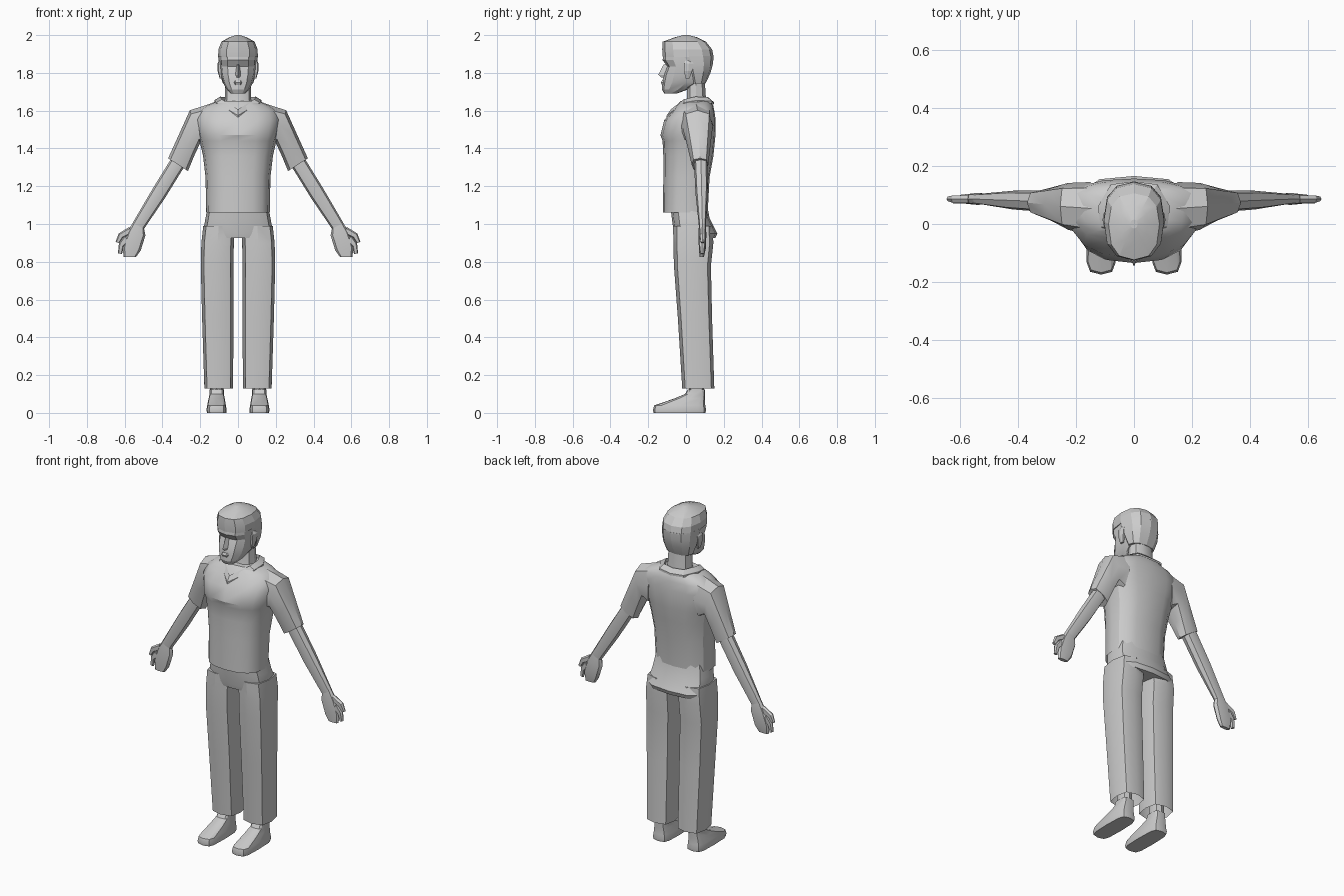
import bpy, bmesh, math
from mathutils import Vector


def power(v, p):
    return math.copysign(abs(v) ** p, v)


def ring(z, x0, x1, y0, y1, mid=None, n=12, p=0.8, turn=0.0):
    """Flat cross-section: x range, y range, widest at y = mid."""
    mid = (y0 + y1) / 2 if mid is None else mid
    cx, rx = (x0 + x1) / 2, (x1 - x0) / 2
    pts = []
    for i in range(n):
        a = 2 * math.pi * (i + turn) / n
        s = power(math.sin(a), p)
        y = mid + s * ((y1 - mid) if s > 0 else (mid - y0))
        pts.append(Vector((cx + rx * power(math.cos(a), p), y, z)))
    return pts


def limb(xo, zo, xi, zi, y0, y1, n=8, p=0.75):
    """Slanted cross-section between an outer and an inner point."""
    o, i_ = Vector((xo, 0, zo)), Vector((xi, 0, zi))
    c, u = (o + i_) / 2, (o - i_) / 2
    pts = []
    for k in range(n):
        a = 2 * math.pi * k / n
        v = c + u * power(math.cos(a), p)
        v.y = (y0 + y1) / 2 + (y1 - y0) / 2 * power(math.sin(a), p)
        pts.append(v)
    return pts


def loft(name, rings, mirror=False, caps=(True, True), angle=32):
    bm = bmesh.new()
    rows = [[bm.verts.new(v) for v in r] for r in rings]
    n = len(rows[0])
    for a, b in zip(rows, rows[1:]):
        for i in range(n):
            j = (i + 1) % n
            bm.faces.new((a[i], a[j], b[j], b[i]))
    if caps[0]:
        bm.faces.new(rows[0])
    if caps[1]:
        bm.faces.new(rows[-1])
    bmesh.ops.recalc_face_normals(bm, faces=bm.faces)
    me = bpy.data.meshes.new(name)
    bm.to_mesh(me)
    bm.free()
    ob = bpy.data.objects.new(name, me)
    bpy.context.collection.objects.link(ob)
    bpy.ops.object.select_all(action='DESELECT')
    ob.select_set(True)
    bpy.context.view_layer.objects.active = ob
    bpy.ops.object.shade_smooth_by_angle(angle=math.radians(angle))
    if mirror:
        m = ob.modifiers.new("Mirror", 'MIRROR')
        m.use_mirror_merge = False
    return ob


def body(rows, **kw):
    """Centred rings from (z, half width, front y, back y, mid y)."""
    return [ring(z, -w, w, f, b, m, **kw) for z, w, f, b, m in rows]


# Shirt body, open at the hem
loft("shirt", body([
    (1.06, .168, -.122, .115, .01), (1.25, .172, -.12, .125, .02),
    (1.36, .185, -.12, .145, .03), (1.44, .203, -.124, .153, .04),
    (1.47, .212, -.135, .156, .045), (1.55, .228, -.115, .157, .06),
    (1.60, .215, -.07, .15, .07), (1.625, .175, -.055, .145, .065),
    (1.65, .115, -.03, .132, .055)], n=16), caps=(False, True))

# V-neck collar
outer = [(0, .147, 1.645), (.08, .137, 1.65), (.125, .06, 1.655),
         (.115, -.01, 1.643), (0, -.102, 1.575)]
inner = [(0, .122, 1.668), (.065, .113, 1.672), (.095, .05, 1.674),
         (.085, -.012, 1.66), (0, -.08, 1.607)]


def full(half, drop=0.0):
    other = [(-x, y, z) for x, y, z in half[-2:0:-1]]
    return [Vector((x, y, z - drop)) for x, y, z in half + other]


loft("collar", [full(outer, .012), full(outer), full(inner), full(inner, .03)],
     caps=(False, False))

# Sleeves, arms and hands
loft("sleeve", [limb(.13, 1.642, .17, 1.40, -.04, .145),
                limb(.255, 1.602, .20, 1.43, -.02, .142),
                limb(.31, 1.48, .232, 1.36, .005, .13),
                limb(.37, 1.348, .265, 1.28, .03, .118)], mirror=True)
loft("forearm", [limb(.345, 1.36, .28, 1.31, .042, .115),
                 limb(.45, 1.19, .385, 1.14, .05, .115),
                 limb(.558, 1.005, .497, .975, .068, .105)], mirror=True)
loft("palm", [limb(.558, 1.005, .497, .975, .068, .105),
              limb(.588, .955, .49, .94, .066, .108),
              limb(.612, .88, .515, .86, .068, .105),
              limb(.605, .825, .54, .825, .072, .095)], mirror=True)
loft("outer_finger", [limb(.575, .985, .565, .945, .072, .1, n=6),
                      limb(.632, .95, .608, .925, .072, .1, n=6),
                      limb(.648, .905, .628, .898, .078, .096, n=6)], mirror=True)
loft("second_finger", [limb(.60, .945, .58, .90, .07, .1, n=6),
                       limb(.63, .90, .605, .88, .07, .1, n=6),
                       limb(.636, .845, .614, .84, .076, .095, n=6)], mirror=True)

# Trousers: seat and open-ended legs
loft("trouser_seat", body([
    (1.11, .158, -.085, .11, .02), (1.03, .172, -.075, .125, .03),
    (.95, .187, -.064, .166, .04), (.925, .18, -.058, .155, .04)], p=.65))
loft("trouser_leg", [
    ring(z, a, b, f, k, n=8, p=.6) for z, a, b, f, k in [
        (.99, .02, .184, -.068, .14), (.90, .022, .194, -.067, .145),
        (.78, .024, .197, -.064, .132), (.50, .024, .19, -.043, .138),
        (.13, .026, .178, -.02, .15)]], mirror=True, caps=(True, False))

# Shoes and ankles
loft("shoe", [
    ring(z, a, b, f, k, n=12, p=.5) for z, a, b, f, k in [
        (0, .062, .164, -.172, .103), (.016, .06, .167, -.175, .106),
        (.04, .064, .163, -.168, .102), (.075, .07, .156, -.065, .1),
        (.1, .075, .15, -.005, .1), (.125, .075, .15, .01, .1)]],
     mirror=True)
loft("ankle", [ring(z, .078, .147, .015, .096, n=8) for z in (.11, .3)],
     mirror=True)

# Neck and head
loft("neck", body([(1.6, .075, -.02, .115, .05), (1.66, .07, .003, .108, .055),
                   (1.78, .066, .003, .1, .05)], n=10))
loft("head", body([
    (1.69, .036, -.115, -.05, -.08), (1.712, .06, -.127, .01, -.04),
    (1.75, .08, -.126, .088, 0), (1.79, .091, -.118, .115, .01),
    (1.835, .096, -.1, .13, .01), (1.868, .099, -.124, .138, .01),
    (1.91, .099, -.118, .138, .01)]), angle=20)
loft("nose", body([(1.845, .008, -.118, -.08, -.09), (1.79, .02, -.147, -.08, -.1),
                   (1.775, .018, -.13, -.08, -.1)], n=4, p=1), angle=10)
loft("lips", body([(1.76, .02, -.128, -.09, -.11), (1.748, .026, -.136, -.09, -.11),
                   (1.735, .02, -.129, -.09, -.11)], n=6), angle=10)
loft("ear", [ring(z, .085, b, f, k, n=6) for z, b, f, k in [
    (1.77, .097, -.005, .02), (1.81, .108, -.012, .035),
    (1.85, .109, -.012, .042), (1.865, .1, -.005, .035)]], mirror=True, angle=10)

# Hair: crown with a fringe, and the back of the head
loft("hair_top", body([
    (1.885, .105, -.123, .146, .015), (1.925, .104, -.126, .138, .01),
    (1.965, .088, -.124, .106, 0), (1.988, .048, -.06, .06, 0),
    (2.0, .012, -.015, .015, 0)]), angle=15)
loft("hair_back", body([
    (1.745, .08, .035, .104, .05), (1.80, .098, .02, .13, .04),
    (1.85, .103, -.03, .143, .03), (1.89, .105, -.05, .146, .015)]), angle=15)
